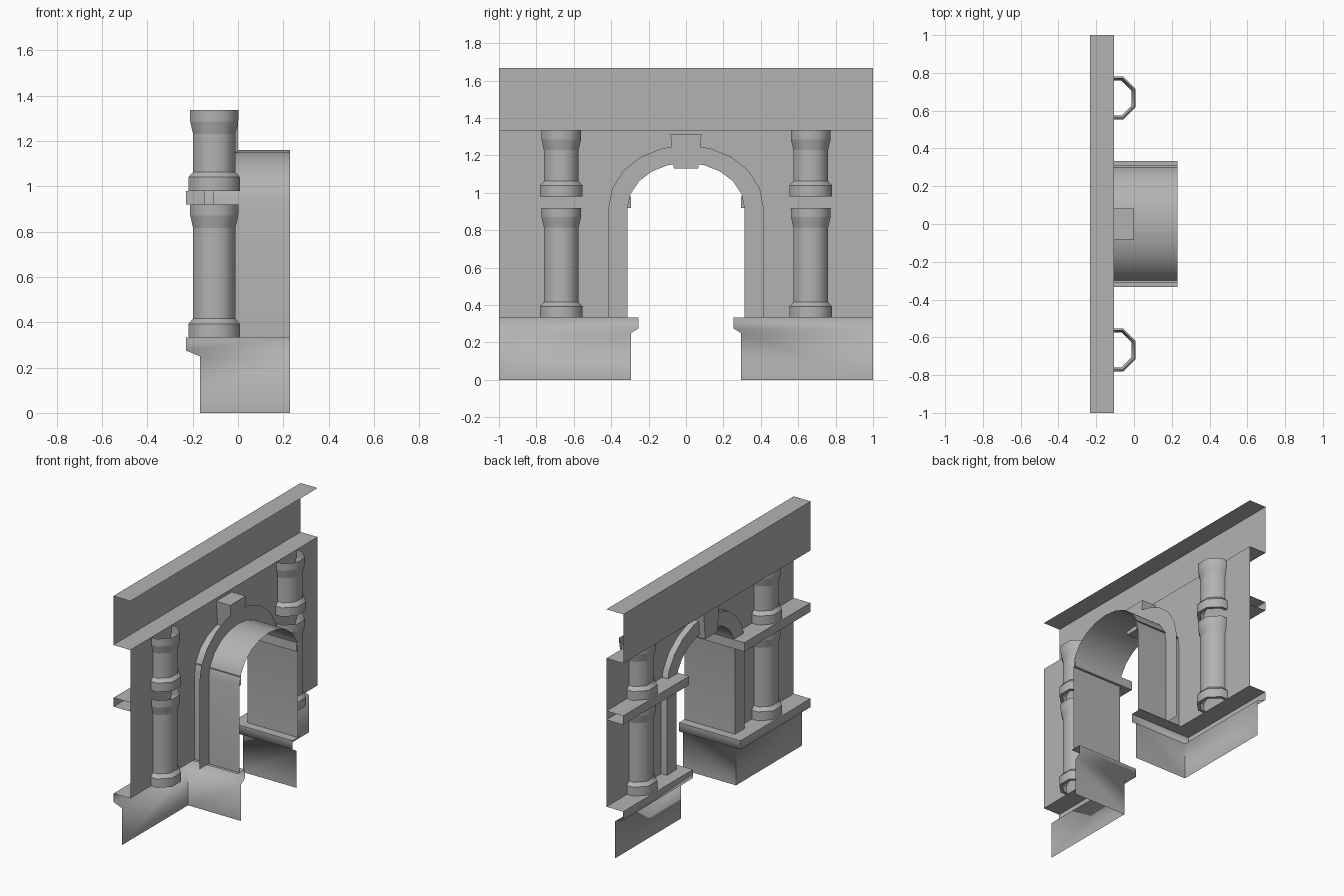
import bpy
from math import sin, cos, pi

if "Cube" in bpy.data.objects:
    bpy.data.objects.remove(bpy.data.objects["Cube"])

WALL = -0.105          # x of the wall plane
BACK = 0.23            # x of the passage's far end
SPRING = 0.92          # height where the arch starts
BASE = 0.333           # top of the plinth
HEAD = 1.336           # underside of the frieze

# darker grey stone
stone = bpy.data.materials.new("stone")
stone.diffuse_color = (0.45, 0.45, 0.45, 1)
stone.use_nodes = True
stone.node_tree.nodes["Principled BSDF"].inputs["Base Color"].default_value = stone.diffuse_color


def make(name, verts, faces, angle=None, mirror=False, sharp_rings=False):
    me = bpy.data.meshes.new(name)
    me.from_pydata(verts, [], faces)
    me.update()
    me.materials.append(stone)
    ob = bpy.data.objects.new(name, me)
    bpy.context.collection.objects.link(ob)
    if mirror:
        m = ob.modifiers.new("Mirror", 'MIRROR')
        m.use_axis = (False, True, False)
        m.use_mirror_merge = False
    if angle:
        bpy.ops.object.select_all(action='DESELECT')
        ob.select_set(True)
        bpy.context.view_layer.objects.active = ob
        bpy.ops.object.shade_smooth_by_angle(angle=angle)
    if sharp_rings:
        for e in me.edges:
            a, b = (me.vertices[i].co.z for i in e.vertices)
            e.use_edge_sharp = abs(a - b) < 1e-5
    return ob


def loft(name, rows, closed=False, **kw):
    """Skin a list of equally long point rows."""
    n = len(rows[0])
    verts = [p for r in rows for p in r]
    faces = []
    for i in range(len(rows) - 1):
        for j in range(n if closed else n - 1):
            k = (j + 1) % n
            faces.append((i * n + j, i * n + k, (i + 1) * n + k, (i + 1) * n + j))
    return make(name, verts, faces, **kw)


def arch(x, half, rise, segs=10):
    """Jambs plus a flattened arch, as a path in the plane x."""
    pts = [(x, -half, BASE)]
    for i in range(segs + 1):
        a = pi - pi * i / segs
        pts.append((x, half * cos(a), SPRING + rise * sin(a)))
    return pts + [(x, half, BASE)]


def corner(x, y, z):
    """L-shaped path along the facade and into the passage."""
    return [(x, 1, z), (x, y, z), (BACK, y, z)]


# wall sheet with the arched opening
outline = [(WALL, -1, BASE)] + arch(WALL, 0.312, 0.24)
outline += [(WALL, 1, BASE), (WALL, 1, HEAD), (WALL, -1, HEAD)]
make("wall", outline, [tuple(range(len(outline)))])

# arch surround in front of the wall, lining the passage to its far end
loft("arch_surround", [arch(WALL, 0.415, 0.335), arch(-0.148, 0.415, 0.335),
                       arch(-0.148, 0.312, 0.24), arch(0, 0.312, 0.24)], angle=0.6)
loft("passage", [arch(0, 0.312, 0.24), arch(BACK, 0.312, 0.24)], angle=0.6)

# rear face of the surround
loft("rear_arch_band", [arch(0.001, 0.415, 0.335), arch(0.001, 0.312, 0.24)])

# keystone, slightly tapered
kv = [(x, y, z) for x in (-0.19, 0.0)
      for y, z in ((-0.065, 1.13), (0.065, 1.13), (0.083, 1.315), (-0.083, 1.315))]
make("keystone", kv, [(0, 1, 2, 3), (7, 6, 5, 4), (0, 4, 5, 1), (1, 5, 6, 2),
                      (2, 6, 7, 3), (3, 7, 4, 0)])

# frieze: ledge below, fascia, top ledge
loft("frieze", [[(x, y, z) for y in (-1, 1)]
                for x, z in ((WALL, HEAD), (-0.232, HEAD), (-0.232, 1.667), (WALL, 1.667))])

# plinth with a flared ledge, turning into the passage
loft("plinth", [corner(-0.168, 0.294, 0), corner(-0.168, 0.294, 0.25),
                corner(-0.23, 0.254, 0.275), corner(-0.23, 0.254, BASE),
                corner(WALL, 0.333, BASE)], mirror=True, angle=1.25)

# string course at the arch springing
loft("string_course", [corner(WALL, 0.312, 0.92), corner(-0.23, 0.295, 0.92),
                       corner(-0.23, 0.295, 0.98), corner(WALL, 0.312, 0.98)], mirror=True)


# octagonal columns in two tiers (radius measured to the flats)
def column(name, profile):
    rows = []
    for r, z in profile:
        R = r / cos(pi / 8)
        rows.append([(WALL + R * cos(pi / 8 + i * pi / 4),
                      0.667 + R * sin(pi / 8 + i * pi / 4), z) for i in range(8)])
    loft(name, rows, closed=True, angle=0.82, mirror=True, sharp_rings=True)


for name, z0, neck, z1 in (("lower_column", BASE, 0.815, 0.92),
                           ("upper_column", 0.98, 1.23, HEAD)):
    column(name, [(0.093, z0), (0.114, z0), (0.114, z0 + 0.06), (0.093, z0 + 0.083),
                  (0.093, neck), (0.106, neck + 0.055), (0.107, z1)])
